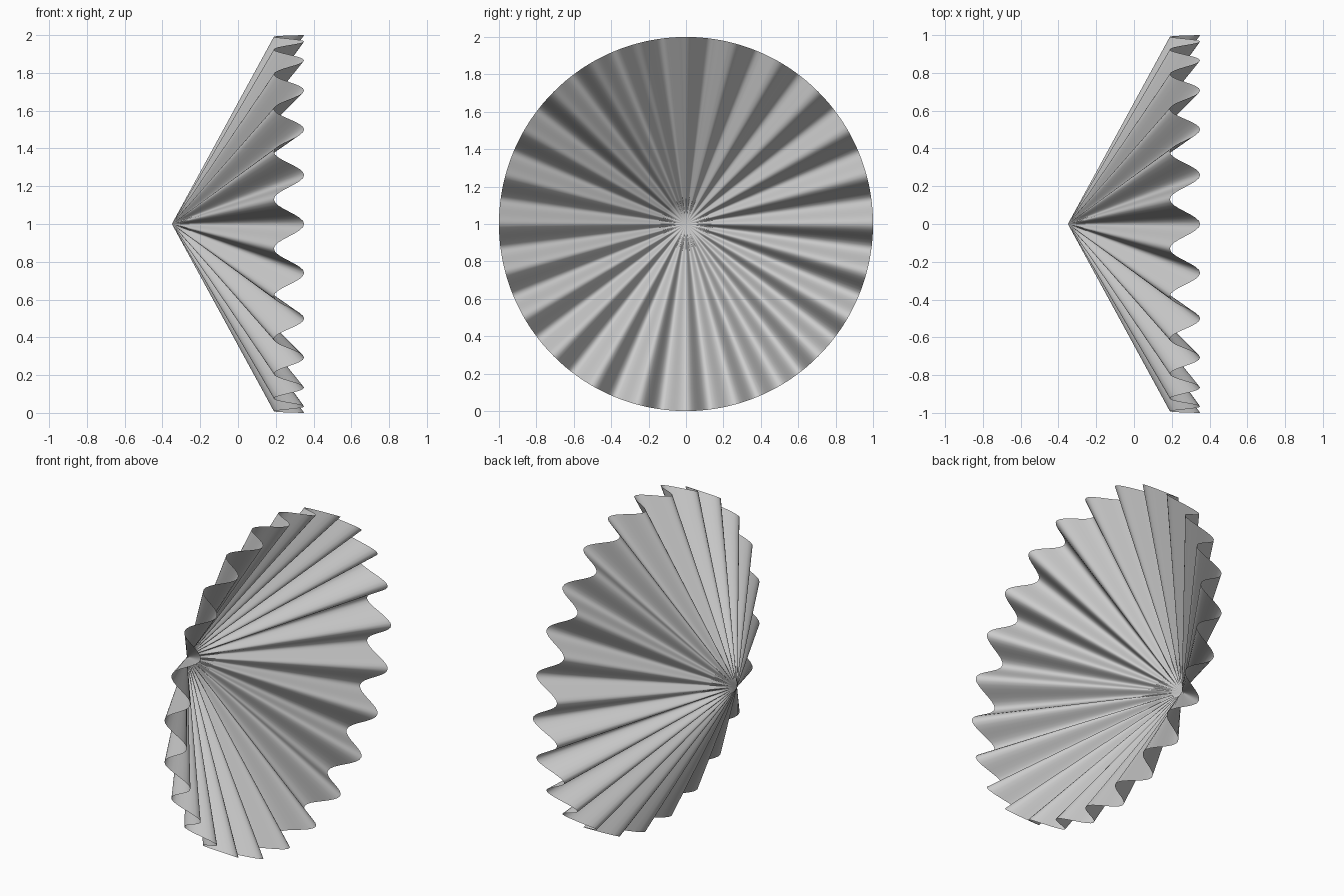
import bpy, bmesh
from math import cos, sin, pi

if "Cube" in bpy.data.objects:
    bpy.data.objects.remove(bpy.data.objects["Cube"])

PLEATS = 24
SEGMENTS = PLEATS * 16
RINGS = 8
APEX_X, RIM_X, WAVE = -0.35, 0.27, 0.08

bm = bmesh.new()


def ring(r):
    """One wavy circle; depth and wave both grow with the radius."""
    verts = []
    for i in range(SEGMENTS):
        a = 2 * pi * i / SEGMENTS
        x = APEX_X + r * (RIM_X - APEX_X + WAVE * cos(PLEATS * a))
        verts.append(bm.verts.new((x, r * cos(a), 1 + r * sin(a))))
    return verts


# Pleated cone: apex fan, then bands out to the rim
apex = bm.verts.new((APEX_X, 0, 1))
rings = [ring((k + 1) / RINGS) for k in range(RINGS)]
for i in range(SEGMENTS):
    j = (i + 1) % SEGMENTS
    bm.faces.new((apex, rings[0][j], rings[0][i]))
    for inner, outer in zip(rings, rings[1:]):
        bm.faces.new((inner[i], inner[j], outer[j], outer[i]))
bmesh.ops.recalc_face_normals(bm, faces=bm.faces)
for f in bm.faces:
    f.smooth = True

mesh = bpy.data.meshes.new("pleated_cone")
bm.to_mesh(mesh)
bm.free()
bpy.context.collection.objects.link(bpy.data.objects.new("pleated_cone", mesh))
